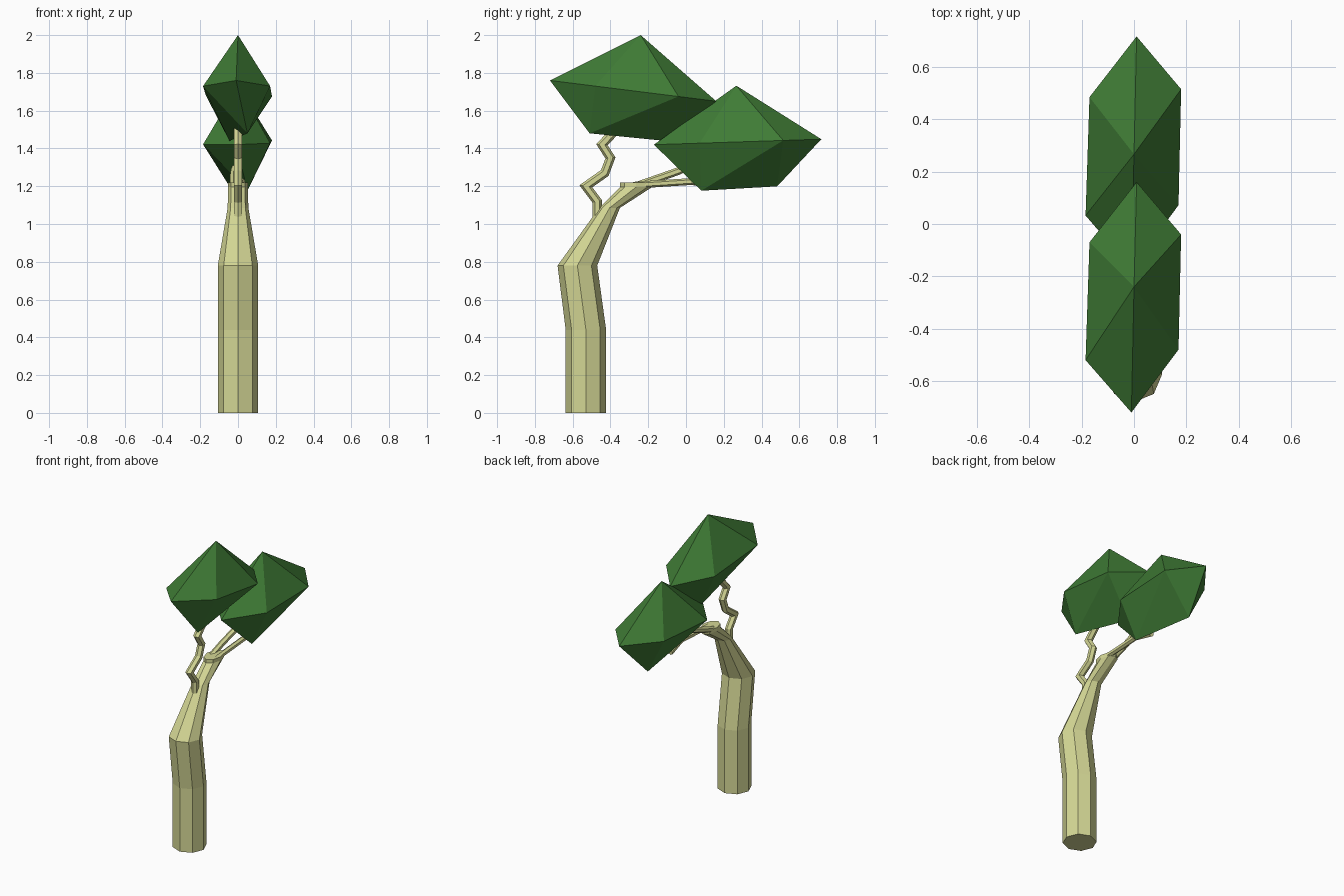
import bpy
import bmesh
from math import cos, sin, tau, radians
from mathutils import Vector, Matrix

cube = bpy.data.objects.get("Cube")
if cube:
    bpy.data.objects.remove(cube)


def material(name, rgb):
    mat = bpy.data.materials.new(name)
    mat.use_nodes = True
    color = (*rgb, 1)
    mat.diffuse_color = color
    bsdf = next(n for n in mat.node_tree.nodes if n.type == 'BSDF_PRINCIPLED')
    bsdf.inputs["Base Color"].default_value = color
    bsdf.inputs["Roughness"].default_value = 0.9
    return mat


bark = material("pale bark", (0.66, 0.68, 0.30))
leaf = material("leaf green", (0.05, 0.20, 0.036))


def finish(name, bm, mat):
    bmesh.ops.recalc_face_normals(bm, faces=bm.faces)
    mesh = bpy.data.meshes.new(name)
    bm.to_mesh(mesh)
    bm.free()
    mesh.materials.append(mat)
    obj = bpy.data.objects.new(name, mesh)
    bpy.context.collection.objects.link(obj)
    return obj


def loft(name, rings, mat):
    """Skin a closed tube through equal-sized rings of points."""
    bm = bmesh.new()
    loops = [[bm.verts.new(p) for p in ring] for ring in rings]
    n = len(loops[0])
    for a, b in zip(loops, loops[1:]):
        for i in range(n):
            j = (i + 1) % n
            bm.faces.new((a[i], a[j], b[j], b[i]))
    bm.faces.new(loops[0])
    bm.faces.new(loops[-1])
    return finish(name, bm, mat)


def branch(name, path, radius, sides=6):
    """Bent twig with mitred joints; the path is given as x, y, z."""
    pts = [Vector(p) for p in path]
    rings = []
    for i, p in enumerate(pts):
        before = (p - pts[max(i - 1, 0)]).normalized()
        after = (pts[min(i + 1, len(pts) - 1)] - p).normalized()
        along = (before + after).normalized()
        across = Vector((1, 0, 0))
        up = along.cross(across).normalized()
        stretch = 1 / max(0.6, along.dot(after if i == 0 else before))
        rings.append([p + radius * (across * sin(tau * k / sides)
                                    + up * stretch * cos(tau * k / sides))
                      for k in range(sides)])
    return loft(name, rings, bark)


# Trunk: octagonal rings as y centre, height, x radius, y radius
trunk_rings = [
    (-0.53, 0.00, 0.107, 0.107),
    (-0.53, 0.44, 0.107, 0.107),
    (-0.575, 0.78, 0.107, 0.105),
    (-0.405, 1.085, 0.055, 0.055),
    (-0.265, 1.195, 0.052, 0.085),
    (-0.265, 1.22, 0.052, 0.085),
]
loft("trunk", [[(rx * cos(tau * k / 8), y + ry * sin(tau * k / 8), z)
                for k in range(8)] for y, z, rx, ry in trunk_rings], bark)

# Crooked twig that carries the upper canopy
branch("front_branch", [(0, y, z) for y, z in (
    (-0.47, 1.03), (-0.47, 1.12), (-0.53, 1.20), (-0.43, 1.27),
    (-0.40, 1.35), (-0.445, 1.42), (-0.36, 1.51))], 0.024)

# Two twigs that carry the lower canopy
branch("rear_branch_upper", [(-0.025, -0.27, 1.20), (-0.025, -0.14, 1.245),
                             (-0.02, -0.04, 1.28), (0, 0.06, 1.33)], 0.02)
branch("rear_branch_lower", [(0.025, -0.28, 1.205), (0.02, 0.03, 1.225),
                             (0, 0.17, 1.20)], 0.018)


# Canopy: faceted hull around its front tip
canopy_points = [
    (0, 0.48, 0.24),                                             # peak
    (-0.01, 0, 0), (0.17, 0.24, -0.03), (0.18, 0.68, -0.085),    # rim
    (0.01, 0.88, -0.11), (-0.17, 0.65, -0.08), (-0.185, 0.20, -0.03),
    (0.05, 0.21, -0.28), (-0.045, 0.61, -0.32),                  # underside
]


def canopy(name, tip, tilt):
    bm = bmesh.new()
    turn = Matrix.Rotation(radians(tilt), 3, 'X')
    for p in canopy_points:
        bm.verts.new(turn @ Vector(p) + Vector(tip))
    bmesh.ops.convex_hull(bm, input=bm.verts[:])
    return finish(name, bm, leaf)


canopy("upper_canopy", (0, -0.72, 1.76), 0)
canopy("lower_canopy", (0, -0.17, 1.42), 9)
